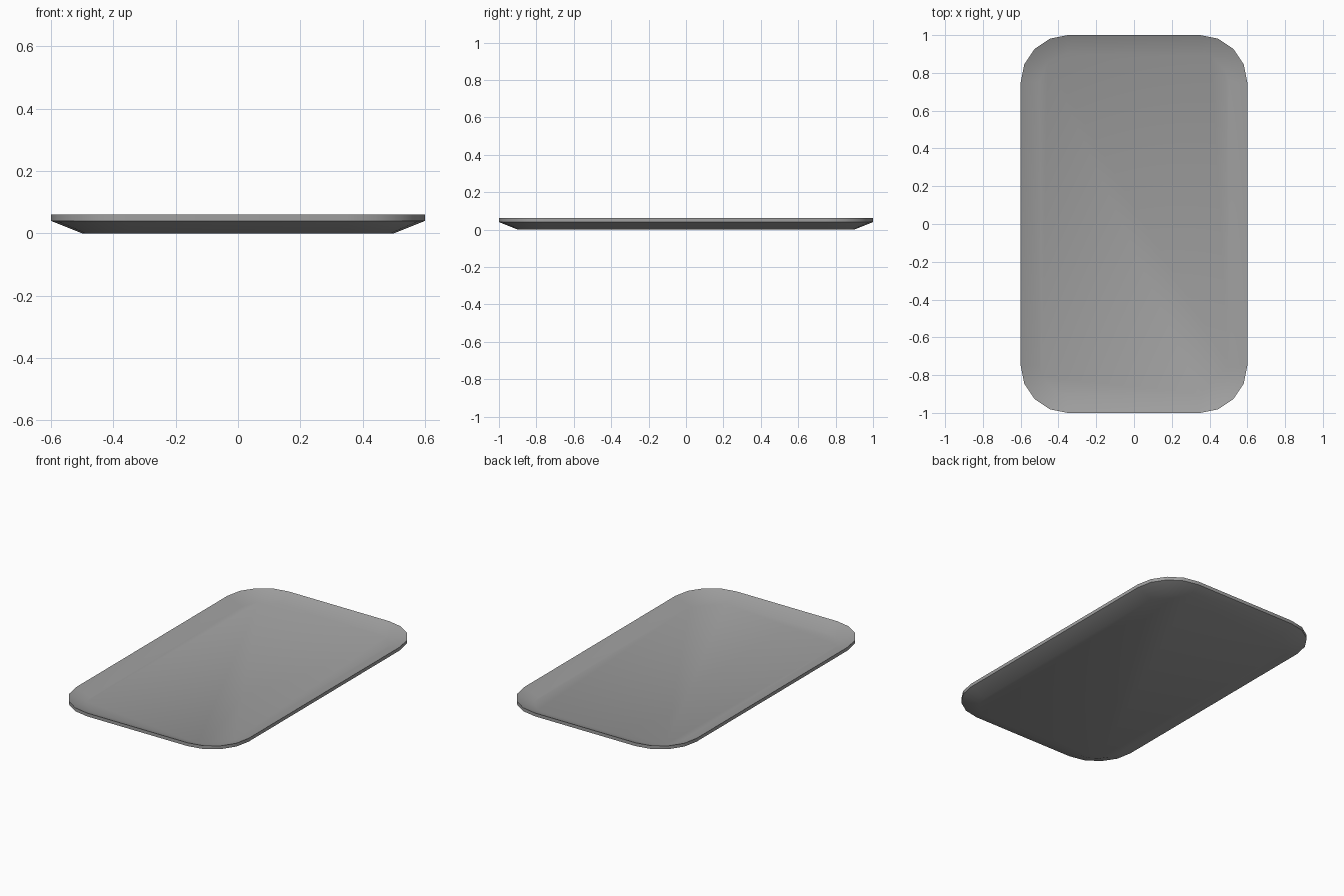
import bpy, bmesh
from math import cos, sin, pi

if "Cube" in bpy.data.objects:
    bpy.data.objects.remove(bpy.data.objects["Cube"])

CX, CY, SEG = 0.35, 0.75, 4   # corner arc centres and segments per corner

# Section from underside to inner floor: (corner radius, height)
PROFILE = [(0.15, 0.0), (0.25, 0.04), (0.25, 0.061), (0.15, 0.021)]


def rounded_ring(bm, radius, z):
    ring = []
    for i, (sx, sy) in enumerate([(1, 1), (-1, 1), (-1, -1), (1, -1)]):
        for k in range(SEG + 1):
            a = pi / 2 * (i + k / SEG)
            ring.append(bm.verts.new((sx * CX + radius * cos(a),
                                      sy * CY + radius * sin(a), z)))
    return ring


# Tray: base, flared rim with a thin upright edge, and sunken floor
bm = bmesh.new()
rings = [rounded_ring(bm, r, z) for r, z in PROFILE]
for low, high in zip(rings, rings[1:]):
    n = len(low)
    for i in range(n):
        j = (i + 1) % n
        bm.faces.new((low[i], low[j], high[j], high[i]))
bm.faces.new(rings[0][::-1])
bm.faces.new(rings[-1])
bmesh.ops.recalc_face_normals(bm, faces=bm.faces)

mesh = bpy.data.meshes.new("tray")
bm.to_mesh(mesh)
bm.free()
tray = bpy.data.objects.new("tray", mesh)
bpy.context.collection.objects.link(tray)

# Dark grey finish
grey = bpy.data.materials.new("dark_grey")
grey.diffuse_color = (0.35, 0.35, 0.35, 1)
grey.use_nodes = True
grey.node_tree.nodes["Principled BSDF"].inputs["Base Color"].default_value = grey.diffuse_color
mesh.materials.append(grey)

# Smooth corners, crisp edges
bpy.context.view_layer.objects.active = tray
tray.select_set(True)
bpy.ops.object.shade_smooth_by_angle(angle=pi / 6)
